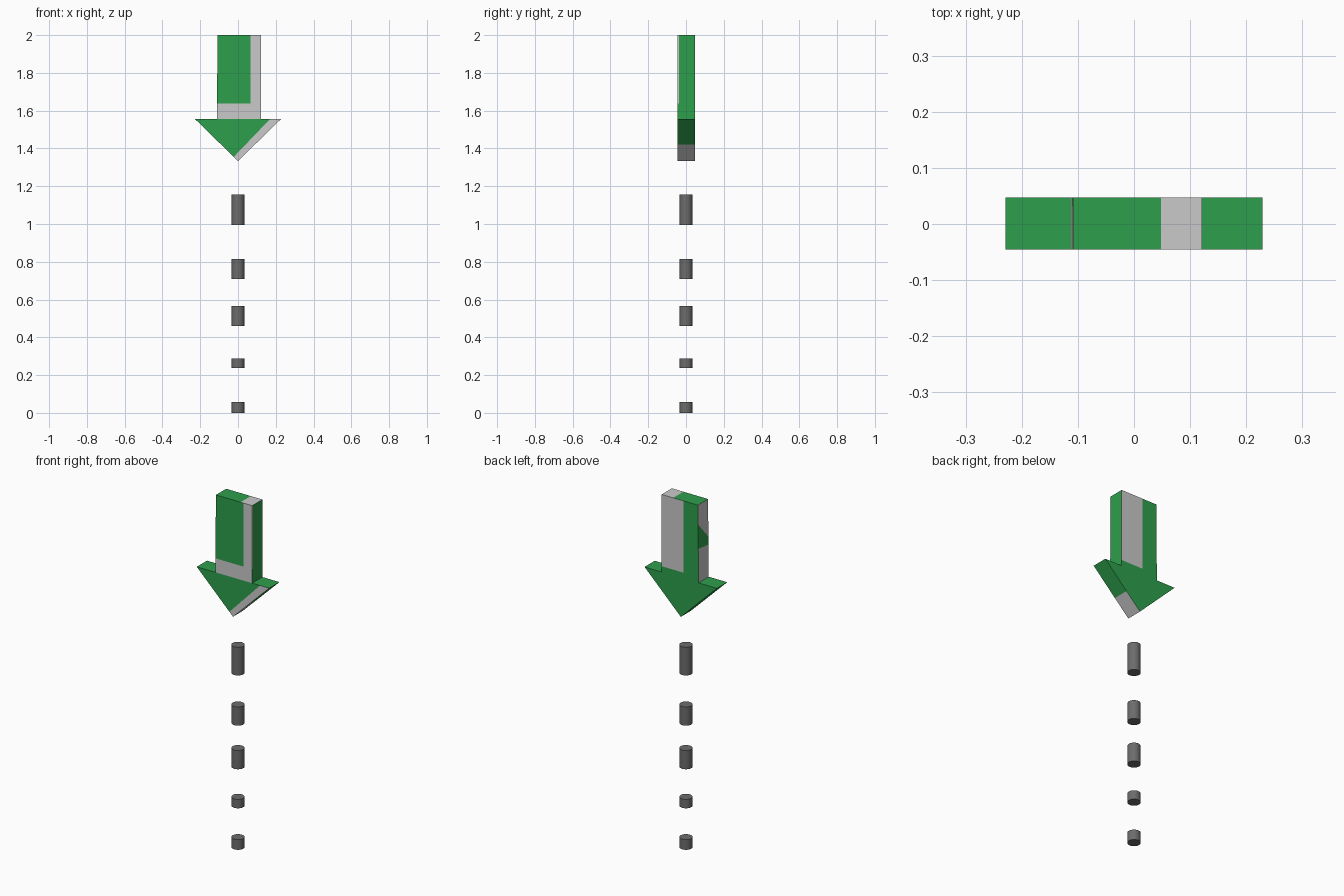
import bpy, bmesh
from mathutils import Vector

if "Cube" in bpy.data.objects:
    bpy.data.objects.remove(bpy.data.objects["Cube"])

def mat(name, col):
    m = bpy.data.materials.new(name)
    m.diffuse_color = (*col, 1)
    m.use_nodes = True
    m.node_tree.nodes["Principled BSDF"].inputs["Base Color"].default_value = m.diffuse_color
    return m

green = mat("green", (0.027, 0.345, 0.072))
light = mat("light grey", (0.59, 0.59, 0.59))
dark = mat("dark grey", (0.15, 0.15, 0.15))

# Arrow: shaft and head profiles sharing an edge, extruded as one solid
Y0, Y1, ZS, TIP = -0.045, 0.047, 1.557, 1.333
bm = bmesh.new()
pts = [(-0.108, 2), (0.121, 2), (0.121, ZS), (-0.112, ZS),
       (-0.229, ZS), (0, TIP), (0.229, ZS)]
v = [bm.verts.new((x, Y0, z)) for x, z in pts]
faces = [bm.faces.new(v[:4]), bm.faces.new(v[2:])]
ext = bmesh.ops.extrude_face_region(bm, geom=faces, use_keep_orig=True)["geom"]
bmesh.ops.translate(bm, vec=(0, Y1 - Y0, 0),
                    verts=[e for e in ext if isinstance(e, bmesh.types.BMVert)])
bmesh.ops.recalc_face_normals(bm, faces=bm.faces)

# Which side of the arrow a face belongs to
def side(f):
    n, c = f.normal, f.calc_center_median()
    where = "shaft" if c.z > ZS + 0.001 else "head"
    if abs(n.y) > 0.9:
        return where + ("_front" if c.y < 0 else "_back")
    if n.z > 0.9:
        return where + "_top"
    return where + ("_right" if c.x > 0 else "_left")

def cut(part, co, no):
    fs = [f for f in bm.faces if side(f) == part]
    es = {e for f in fs for e in f.edges}
    vs = {w for f in fs for w in f.verts}
    bmesh.ops.bisect_plane(bm, geom=list(vs) + list(es) + fs, dist=1e-5,
                           plane_co=co, plane_no=no)

# Light grey zones: each is the area where all its half-planes are positive,
# or (for "any") where at least one is
s = 1.0
head_n = (0.198, 0, -0.190)
left_up = (0, 0.11, -0.092)
left_up = (0, 0.77, -0.64)
zones = {
    "shaft_front": (any, [((0.067, 0, 0), (1, 0, 0)), ((0, 0, 1.637), (0, 0, -1))]),
    "shaft_back": (all, [((-0.018, 0, 0), (1, 0, 0)), ((0, 0, 1.59), (0, 0, 1))]),
    "shaft_top": (all, [((0.048, 0, 0), (1, 0, 0))]),
    "shaft_right": (all, [((0, -0.037, 0), (0, -1, 0)), ((0, 0, 1.637), (0, 0, 1))]),
    "shaft_left": (any, [((0, Y1, 1.89), (0, -0.75, 0.66)), ((0, Y1, 1.75), (0, 0.1, -1))]),
    "head_front": (all, [((-0.021, 0, 1.357), head_n)]),
    "head_right": (all, [((0, 0, 1.42), (0, 0, -1))]),
}
for part, (_, planes) in zones.items():
    for co, no in planes:
        cut(part, co, no)
bmesh.ops.recalc_face_normals(bm, faces=bm.faces)
for f in bm.faces:
    part = side(f)
    if part in zones:
        rule, planes = zones[part]
        c = f.calc_center_median()
        f.material_index = int(rule((c - Vector(co)).dot(Vector(no)) > 0
                                    for co, no in planes))
me = bpy.data.meshes.new("down_arrow")
bm.to_mesh(me)
bm.free()
me.materials.append(green)
me.materials.append(light)
bpy.context.collection.objects.link(bpy.data.objects.new("down_arrow", me))

# Dashed line of short cylinders below the arrow
for i, (a, b) in enumerate([(0, 0.058), (0.237, 0.288), (0.46, 0.567),
                            (0.709, 0.816), (0.996, 1.157)]):
    bpy.ops.mesh.primitive_cylinder_add(vertices=32, radius=0.034, depth=b - a,
                                        location=(0, 0, (a + b) / 2))
    ob = bpy.context.object
    ob.name = f"dash_{i + 1}"
    ob.data.materials.append(dark)
    bpy.ops.object.shade_smooth_by_angle()
